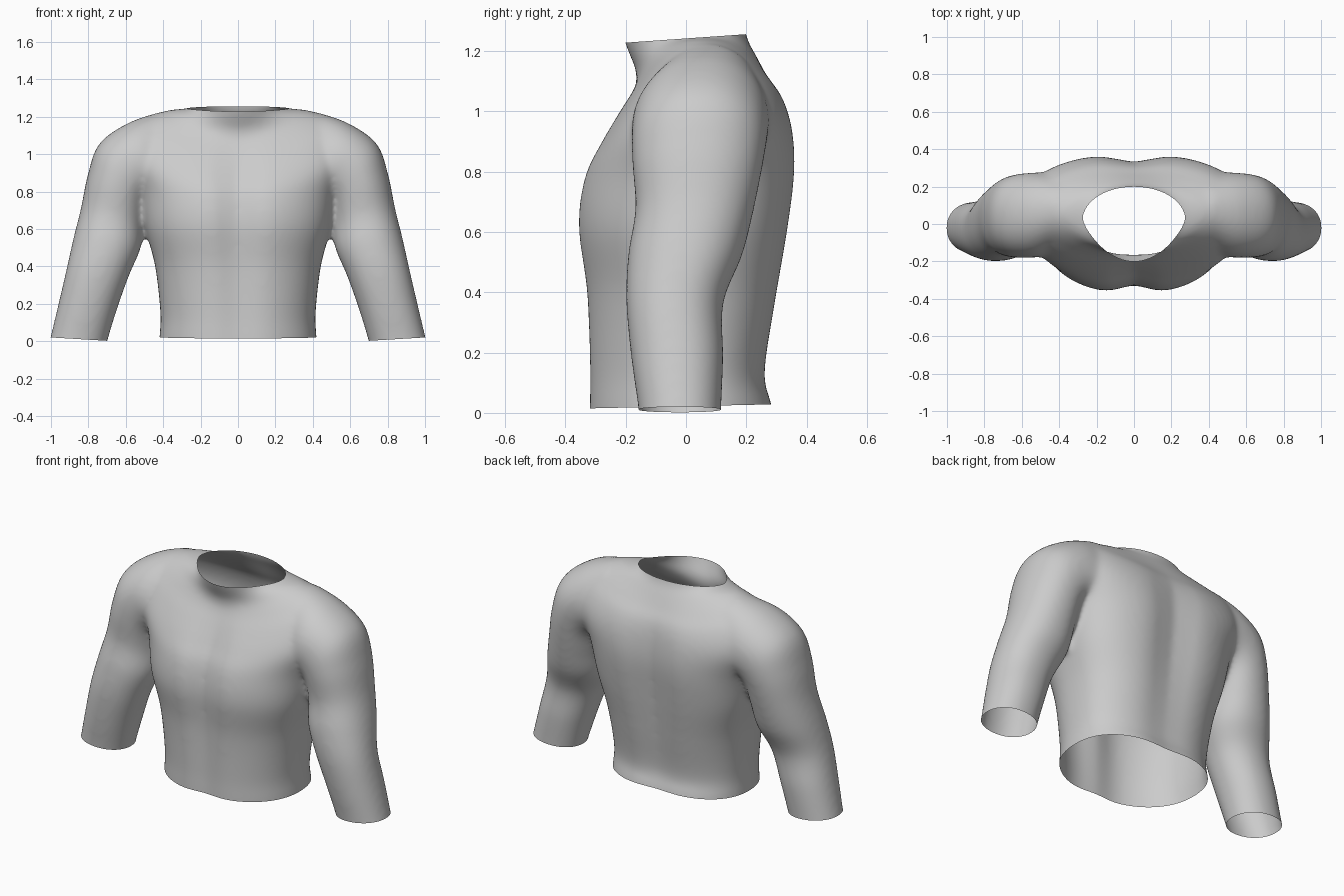
import bpy, bmesh
from math import cos, sin, pi, exp, copysign
from mathutils import Vector

if "Cube" in bpy.data.objects:
    bpy.data.objects.remove(bpy.data.objects["Cube"])

fabric = bpy.data.materials.new("grey_fabric")
fabric.use_nodes = True
fabric.diffuse_color = (0.6, 0.6, 0.6, 1)
fabric.node_tree.nodes["Principled BSDF"].inputs["Base Color"].default_value = (0.6, 0.6, 0.6, 1)

SEGMENTS = 64
STEPS = 6


def spow(v, n):
    return copysign(abs(v) ** (2 / n), v)


def smooth_rows(rows):
    """Catmull-Rom interpolation between rows of section measurements."""
    out = []
    for i in range(len(rows) - 1):
        a, b = rows[max(i - 1, 0)], rows[i]
        c, d = rows[i + 1], rows[min(i + 2, len(rows) - 1)]
        for k in range(STEPS):
            t = k / STEPS
            out.append([0.5 * (2 * q + (r - p) * t + (2 * p - 5 * q + 4 * r - s) * t * t
                               + (3 * q - p - 3 * r + s) * t ** 3)
                        for p, q, r, s in zip(a, b, c, d)])
    return out + [rows[-1]]


def torso_point(row, a):
    half, mid, front_y, front_z, side_z, back_y, back_z, groove = row
    back = sin(a) > 0
    # Sections turn rounder towards the neck, where the groove fades
    n = 2 + groove * (6 if back else 2.5)
    x = half * spow(cos(a), n)
    end_y, end_z = (back_y, back_z) if back else (front_y, front_z)
    dent = 1 - groove * exp(-(x / (0.13 if back else 0.1)) ** 2)
    y = mid + (end_y - mid) * abs(spow(sin(a), n)) * dent
    return Vector((x, y, side_z + (end_z - side_z) * sin(a) ** 2))


def sleeve_point(row, a):
    out_x, out_z, in_x, in_z, front, back = row
    outer, inner = Vector((out_x, 0, out_z)), Vector((in_x, 0, in_z))
    p = (outer + inner) / 2 + (outer - inner) / 2 * spow(cos(a), 2.15)
    p.y = (front + back) / 2 + (back - front) / 2 * spow(sin(a), 2.15)
    return p


def loft(bm, rows, point, side=1):
    """Closed tube through the sections, capped at both ends."""
    rings = []
    for row in smooth_rows(rows):
        ring = []
        for i in range(SEGMENTS):
            p = point(row, 2 * pi * i / SEGMENTS)
            ring.append(bm.verts.new((p.x * side, p.y, p.z)))
        rings.append(ring)
    for low, high in zip(rings, rings[1:]):
        for i in range(SEGMENTS):
            j = (i + 1) % SEGMENTS
            bm.faces.new((low[i], low[j], high[j], high[i]))
    for ring in (rings[0], rings[-1]):
        hub = bm.verts.new(sum((v.co for v in ring), Vector()) / SEGMENTS)
        for i in range(SEGMENTS):
            bm.faces.new((ring[i], ring[(i + 1) % SEGMENTS], hub))


# half width, middle y, front y, front z, side z, back y, back z, centre groove
torso = [
    (.425, 0, -.335, -.1, -.1, .32, -.1, .06),
    (.42, 0, -.335, .02, .02, .298, .03, .07),
    (.415, 0, -.335, .15, .15, .275, .13, .08),
    (.443, 0, -.345, .4, .4, .31, .36, .1),
    (.495, 0, -.372, .62, .6, .35, .6, .12),
    (.53, .02, -.35, .78, .79, .373, .8, .12),
    (.6, .04, -.292, .89, .98, .362, .94, .11),
    (.57, .05, -.23, .99, 1.12, .33, 1.04, .08),
    (.49, .06, -.18, 1.07, 1.195, .28, 1.11, .04),
    (.37, .06, -.165, 1.13, 1.235, .235, 1.18, 0),
    (.24, .06, -.2, 1.22, 1.255, .2, 1.25, 0),
    (.225, .06, -.23, 1.32, 1.34, .19, 1.34, 0),
]
# outer x, outer z, inner x, inner z, front y, back y
sleeve = [
    (1.033, -.1, .727, -.115, -.148, .115),
    (1.003, .02, .697, .005, -.158, .117),
    (.96, .2, .647, .17, -.182, .124),
    (.918, .38, .583, .35, -.198, .124),
    (.88, .55, .52, .5, -.192, .187),
    (.84, .71, .505, .64, -.168, .225),
    (.803, .89, .48, .76, -.178, .255),
    (.742, 1.055, .43, .79, -.18, .27),
    (.59, 1.165, .36, .78, -.17, .275),
    (.42, 1.225, .28, .8, -.1, .25),
]
bm = bmesh.new()
loft(bm, torso, torso_point)
for side in (1, -1):
    loft(bm, sleeve, sleeve_point, side)
bmesh.ops.recalc_face_normals(bm, faces=bm.faces)
mesh = bpy.data.meshes.new("shirt")
bm.to_mesh(mesh)
bm.free()
shirt = bpy.data.objects.new("shirt", mesh)
bpy.context.collection.objects.link(shirt)

# Fuse body and sleeves into one soft skin
fuse = shirt.modifiers.new("fuse", 'REMESH')
fuse.mode = 'VOXEL'
fuse.voxel_size = 0.014
soften = shirt.modifiers.new("soften", 'SMOOTH')
soften.iterations = 18
fused = bpy.data.meshes.new_from_object(shirt.evaluated_get(bpy.context.evaluated_depsgraph_get()))
shirt.modifiers.clear()
shirt.data = fused

# Trim the hem, cuffs and neck open
bm = bmesh.new()
bm.from_mesh(fused)


def trim(inside, co, normal):
    faces = [f for f in bm.faces if inside(f.calc_center_median())]
    geom = set(faces)
    for f in faces:
        geom.update(f.edges)
        geom.update(f.verts)
    bmesh.ops.bisect_plane(bm, geom=list(geom), plane_co=co, plane_no=normal, clear_outer=True)


trim(lambda c: abs(c.x) < .55 and c.z < .2, (0, 0, .022), (0, .022, -1))
trim(lambda c: c.x > .55 and c.z < .2, (1, 0, .02), (.06, 0, -1))
trim(lambda c: c.x < -.55 and c.z < .2, (-1, 0, .02), (-.06, 0, -1))
trim(lambda c: abs(c.x) < .33 and c.z > 1.15, (0, 0, 1.242), (0, -.07, 1))
bm.to_mesh(fused)
bm.free()

fused.materials.clear()
fused.materials.append(fabric)
bpy.context.view_layer.objects.active = shirt
shirt.select_set(True)
bpy.ops.object.shade_smooth()
